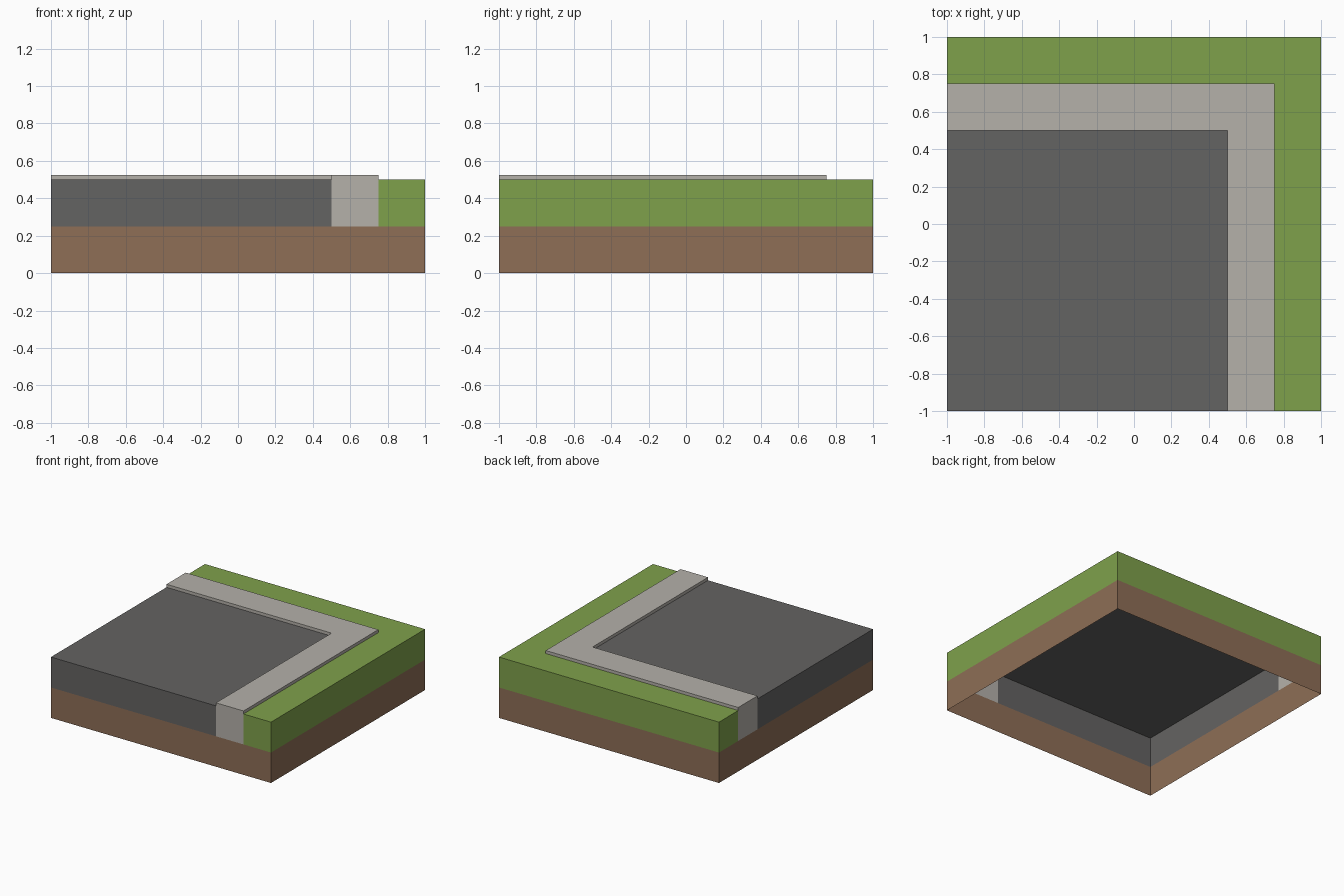
import bpy, bmesh

if "Cube" in bpy.data.objects:
    bpy.data.objects.remove(bpy.data.objects["Cube"])


def srgb(r, g, b):
    lin = lambda c: c / 12.92 if c <= 0.04045 else ((c + 0.055) / 1.055) ** 2.4
    return (lin(r / 255), lin(g / 255), lin(b / 255), 1.0)


def material(name, rgb):
    m = bpy.data.materials.new(name)
    m.diffuse_color = srgb(*rgb)
    m.use_nodes = True
    m.node_tree.nodes["Principled BSDF"].inputs["Base Color"].default_value = m.diffuse_color
    return m


def shell(name, mat, outline, top, skirts, cap=True):
    """Flat cap at height top; each outline edge gets a wall down to its skirt height."""
    bm = bmesh.new()
    upper = [bm.verts.new((x, y, top)) for x, y in outline]
    if cap:
        bm.faces.new(upper)
    n = len(outline)
    for i, low in enumerate(skirts):
        if low is None:
            continue
        j = (i + 1) % n
        a = bm.verts.new((*outline[i], low))
        b = bm.verts.new((*outline[j], low))
        bm.faces.new((a, b, upper[j], upper[i]))
    bmesh.ops.remove_doubles(bm, verts=bm.verts, dist=1e-5)
    me = bpy.data.meshes.new(name)
    bm.to_mesh(me)
    bm.free()
    me.materials.append(mat)
    ob = bpy.data.objects.new(name, me)
    bpy.context.collection.objects.link(ob)
    return ob


earth = material("earth brown", (142, 110, 86))
grass = material("grass green", (127, 161, 75))
stone = material("kerb grey", (181, 177, 170))
tarmac = material("road grey", (100, 99, 98))

GROUND, LAYER, KERB = 0.5, 0.25, 0.525
INNER, OUTER = 0.5, 0.75

# Earth base: open ring of walls, hollow inside
shell("earth_base", earth, [(-1, -1), (1, -1), (1, 1), (-1, 1)],
      LAYER, [0, 0, 0, 0], cap=False)

# Road slab with its two exposed outer sides
shell("road", tarmac, [(-1, -1), (INNER, -1), (INNER, INNER), (-1, INNER)],
      GROUND, [LAYER, None, None, LAYER])

# Raised L-shaped kerb, its cut ends reach down to the earth
shell("kerb", stone,
      [(-1, INNER), (INNER, INNER), (INNER, -1),
       (OUTER, -1), (OUTER, OUTER), (-1, OUTER)],
      KERB, [GROUND, GROUND, LAYER, GROUND, GROUND, LAYER])

# L-shaped grass verge
shell("grass_verge", grass,
      [(OUTER, -1), (1, -1), (1, 1), (-1, 1), (-1, OUTER), (OUTER, OUTER)],
      GROUND, [LAYER, LAYER, LAYER, LAYER, None, None])
